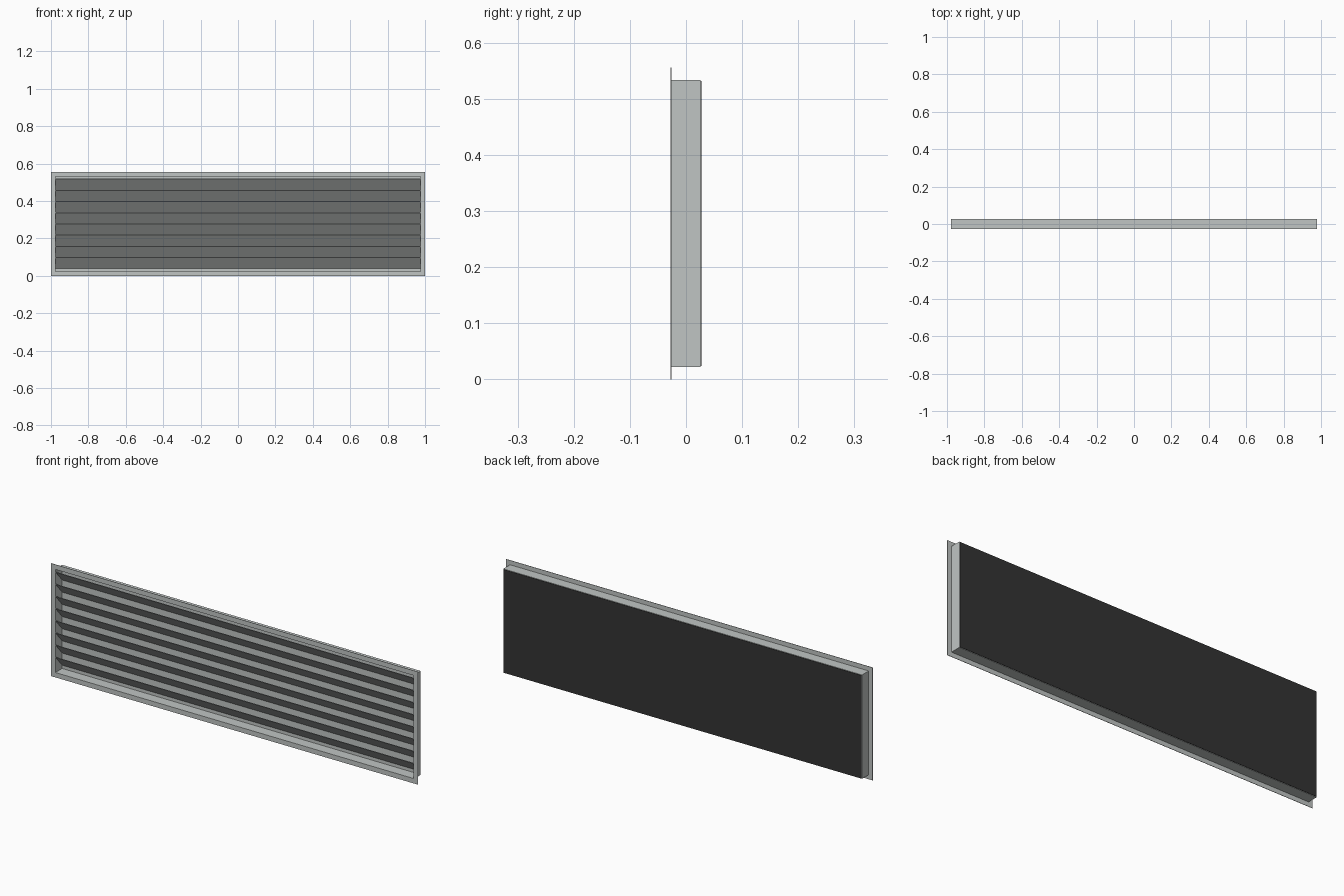
import bpy
import bmesh

old = bpy.data.objects.get("Cube")
if old:
    bpy.data.objects.remove(old, do_unlink=True)


def material(name, rgb, rough=0.5):
    mat = bpy.data.materials.new(name)
    mat.use_nodes = True
    mat.diffuse_color = (*rgb, 1)
    node = mat.node_tree.nodes["Principled BSDF"]
    node.inputs["Base Color"].default_value = (*rgb, 1)
    node.inputs["Roughness"].default_value = rough
    return mat


GREY = material("light grey metal", (0.53, 0.56, 0.55))
BLACK = material("black mesh", (0.033, 0.033, 0.033), 0.9)

MID = 0.278                       # height of the centre
FRONT, BACK = -0.028, 0.028
OUT_X, OUT_Z = 1.0, 0.278         # flange half sizes
BOX_X, BOX_Z = 0.978, 0.256       # housing half sizes
WALL = 0.002
IN_X, IN_Z = BOX_X - WALL, BOX_Z - WALL
PLATE_Y = 0.0245                  # inner face of the back plate


def finish(name, bm, mat):
    bmesh.ops.recalc_face_normals(bm, faces=bm.faces)
    mesh = bpy.data.meshes.new(name)
    bm.to_mesh(mesh)
    bm.free()
    mesh.materials.append(mat)
    obj = bpy.data.objects.new(name, mesh)
    bpy.context.collection.objects.link(obj)
    return obj


def ring(name, outer, inner, y0, y1, mat):
    """Rectangular frame extruded from y0 to y1."""
    bm = bmesh.new()
    corners = [(-1, -1), (1, -1), (1, 1), (-1, 1)]
    loops = [[bm.verts.new((sx * w, y, MID + sz * h)) for sx, sz in corners]
             for (w, h), y in ((outer, y0), (inner, y0), (inner, y1), (outer, y1))]
    for a, b in zip(loops, loops[1:] + loops[:1]):
        for i in range(4):
            j = (i + 1) % 4
            bm.faces.new((a[i], a[j], b[j], b[i]))
    return finish(name, bm, mat)


def prism(name, profile, half, mat):
    """Closed (y, z) profile extruded across x."""
    bm = bmesh.new()
    left, right = [[bm.verts.new((x, y, z)) for y, z in profile]
                   for x in (-half, half)]
    bm.faces.new(left)
    bm.faces.new(right)
    for i in range(len(profile)):
        j = (i + 1) % len(profile)
        bm.faces.new((left[i], left[j], right[j], right[i]))
    return finish(name, bm, mat)


def plate(name, half_x, half_z, y0, y1, mat):
    lo, hi = MID - half_z, MID + half_z
    return prism(name, [(y0, lo), (y1, lo), (y1, hi), (y0, hi)], half_x, mat)


# Front flange and the shallow housing behind it
ring("front_flange", (OUT_X, OUT_Z), (IN_X, IN_Z), FRONT, FRONT + WALL, GREY)
ring("housing_walls", (BOX_X, BOX_Z), (IN_X, IN_Z), FRONT + WALL, 0.026, GREY)

# Back plate and the dark sheet covering the rear
plate("back_plate", IN_X, IN_Z, PLATE_Y, 0.026, GREY)
plate("rear_sheet", IN_X, IN_Z, 0.026, BACK, BLACK)

# Sloping slats, high at the front and low at the back
COUNT, PITCH, THICK = 8, 0.06, 0.003
for k in range(COUNT):
    top = 0.52 - k * PITCH
    low = top - PITCH
    prism(f"slat_{k + 1}",
          [(FRONT + WALL, top), (FRONT + WALL, top - THICK),
           (PLATE_Y, low), (PLATE_Y, low + THICK)], IN_X, GREY)
